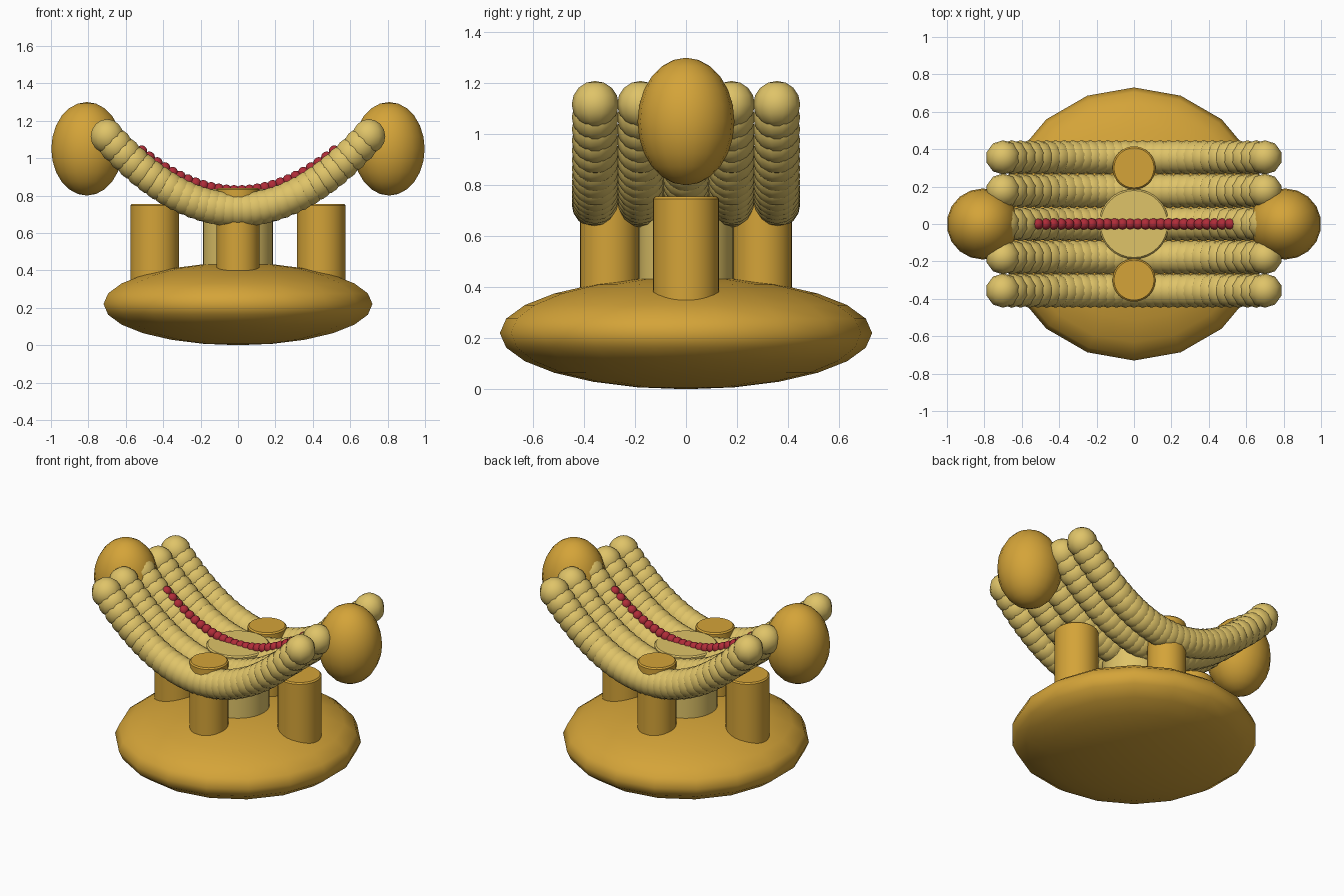
import bpy, bmesh
from mathutils import Matrix, Vector

cube = bpy.data.objects.get("Cube")
if cube:
    bpy.data.objects.remove(cube, do_unlink=True)


def make_material(name, colour):
    mat = bpy.data.materials.new(name)
    mat.use_nodes = True
    mat.diffuse_color = (*colour, 1)
    mat.node_tree.nodes["Principled BSDF"].inputs["Base Color"].default_value = (*colour, 1)
    return mat


GOLD = make_material("golden brown", (0.66, 0.37, 0.04))
PALE = make_material("pale yellow", (0.74, 0.55, 0.14))
RED = make_material("deep red", (0.43, 0.025, 0.04))


def finish(bm, name, mat, angle=3.0):
    mesh = bpy.data.meshes.new(name)
    bm.to_mesh(mesh)
    bm.free()
    mesh.materials.append(mat)
    obj = bpy.data.objects.new(name, mesh)
    bpy.context.collection.objects.link(obj)
    bpy.ops.object.select_all(action="DESELECT")
    obj.select_set(True)
    bpy.context.view_layer.objects.active = obj
    bpy.ops.object.shade_smooth_by_angle(angle=angle)
    return obj


def ellipsoid(name, centre, radii, mat):
    bm = bmesh.new()
    matrix = Matrix.Translation(centre) @ Matrix.Diagonal((*radii, 1))
    bmesh.ops.create_uvsphere(bm, u_segments=18, v_segments=12, radius=1, matrix=matrix)
    return finish(bm, name, mat)


def post(name, x, y, radius, bottom, top, mat):
    bm = bmesh.new()
    bmesh.ops.create_cone(bm, cap_ends=True, segments=32, radius1=radius, radius2=radius,
                          depth=top - bottom,
                          matrix=Matrix.Translation((x, y, (top + bottom) / 2)))
    rims = [e for e in bm.edges if abs(e.verts[0].co.z - e.verts[1].co.z) < 1e-4]
    bmesh.ops.bevel(bm, geom=rims, offset=0.008, segments=1, affect="EDGES")
    return finish(bm, name, mat, 0.7)


def bead_chain(name, y, low, half, radius, count, mat):
    """Overlapping beads along a sagging parabola."""
    bm = bmesh.new()
    for i in range(count):
        x = half * (2 * i / (count - 1) - 1)
        place = Matrix.Translation(Vector((x, y, low + 0.8 * x * x)))
        bmesh.ops.create_uvsphere(bm, u_segments=10, v_segments=8, radius=radius, matrix=place)
    return finish(bm, name, mat)


# Flattened base
ellipsoid("base", (0, 0, 0.22), (0.73, 0.73, 0.22), GOLD)

# Central column and surrounding posts
post("central_column", 0, 0, 0.187, 0.25, 0.835, PALE)
for side, sign in (("left", 1), ("right", -1)):
    post(f"{side}_post", sign * 0.445, 0, 0.13, 0.25, 0.755, GOLD)
    ellipsoid(f"{side}_end_knob", (sign * 0.808, 0, 1.05), (0.193, 0.19, 0.25), GOLD)
for side, sign in (("front", -1), ("back", 1)):
    post(f"{side}_post", 0, sign * 0.30, 0.115, 0.25, 0.84, GOLD)

# Five sagging rolls side by side
for i in range(5):
    bead_chain(f"curved_roll_{i + 1}", (i - 2) * 0.178, 0.725, 0.70, 0.092, 31, PALE)

# Thin cord along the middle
bead_chain("red_cord", 0, 0.825, 0.515, 0.031, 26, RED)
